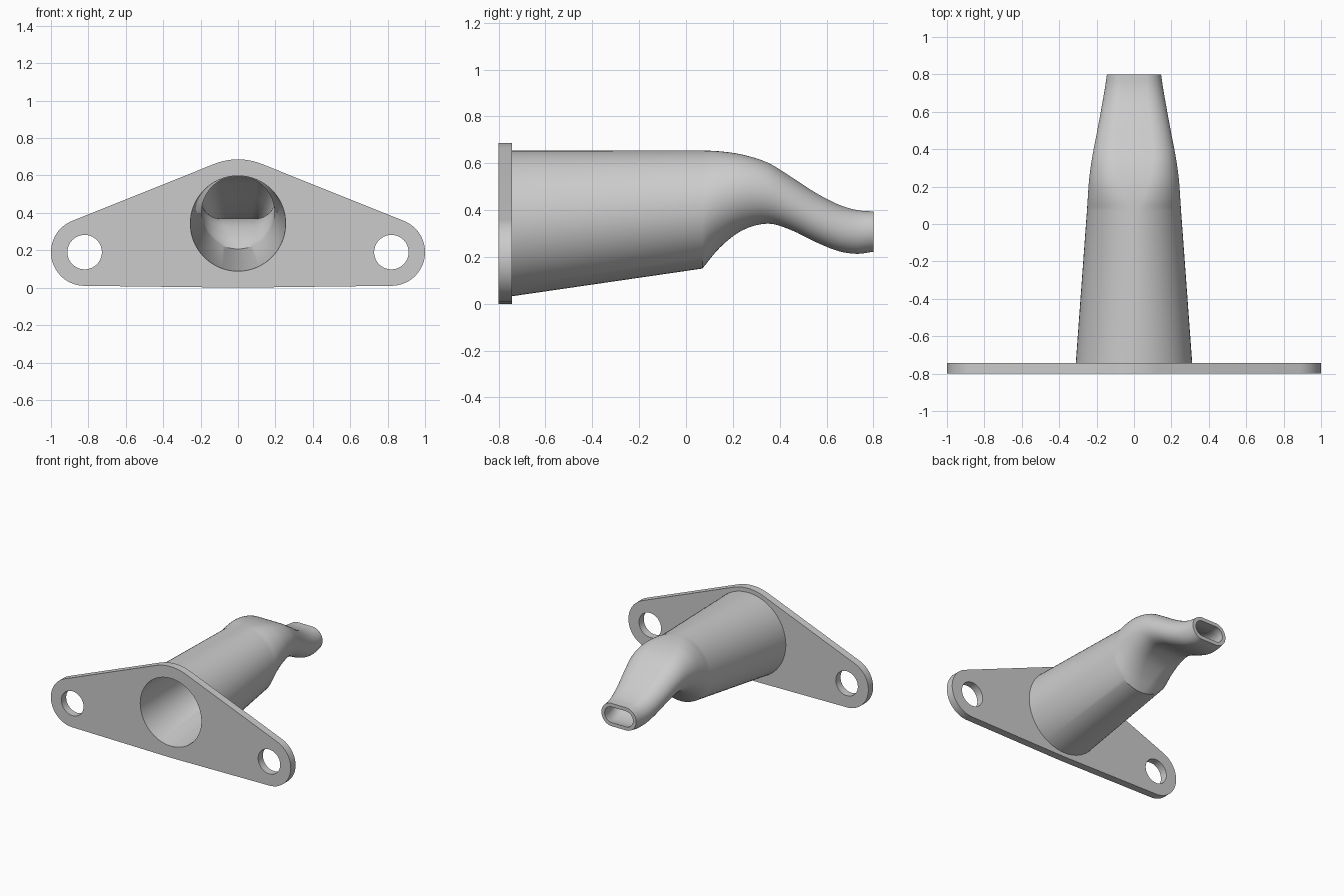
import bpy
import bmesh
from math import cos, sin, pi, atan2, acos, hypot

if "Cube" in bpy.data.objects:
    bpy.data.objects.remove(bpy.data.objects["Cube"])

GREY = (0.6, 0.6, 0.6, 1)
mat = bpy.data.materials.new("plain grey")
mat.use_nodes = True
mat.diffuse_color = GREY
mat.node_tree.nodes["Principled BSDF"].inputs["Base Color"].default_value = GREY

SIDES = 64
FRONT, PLATE_BACK, END = -0.8, -0.743, 0.8
HUB_Z, HUB_R, BORE_R = 0.343, 0.343, 0.255
EAR_X, EAR_Z, EAR_R, BOLT_R = 0.82, 0.19, 0.18, 0.092


def finish(obj):
    obj.data.materials.clear()
    obj.data.materials.append(mat)
    bpy.ops.object.select_all(action="DESELECT")
    obj.select_set(True)
    bpy.context.view_layer.objects.active = obj
    bpy.ops.object.shade_smooth_by_angle(angle=pi / 6)


def arc(x, z, r, a0, a1, n):
    return [(x + r * cos(a0 + (a1 - a0) * i / n), z + r * sin(a0 + (a1 - a0) * i / n))
            for i in range(n + 1)]


def circle(x, z, r):
    return arc(x, z, r, 0, 2 * pi, SIDES)[:-1]


# Flange plate: hub and two ears joined by tangent lines, with three holes
axis = atan2(EAR_Z - HUB_Z, EAR_X)
spread = acos((HUB_R - EAR_R) / hypot(EAR_X, EAR_Z - HUB_Z))
high, low = axis + spread, axis - spread
outline = (arc(EAR_X, EAR_Z, EAR_R, low, high, 32)
           + arc(0, HUB_Z, HUB_R, high, pi - high, 16)
           + arc(-EAR_X, EAR_Z, EAR_R, pi - high, pi - low, 32)
           + arc(0, HUB_Z, HUB_R, -pi - low, low, 2)[1:-1])
curve = bpy.data.curves.new("flange_plate", "CURVE")
curve.dimensions = "2D"
curve.fill_mode = "BOTH"
curve.extrude = (PLATE_BACK - FRONT) / 2
for loop in (outline, circle(0, HUB_Z, BORE_R),
             circle(EAR_X, EAR_Z, BOLT_R), circle(-EAR_X, EAR_Z, BOLT_R)):
    spline = curve.splines.new("POLY")
    spline.points.add(len(loop) - 1)
    for point, (x, z) in zip(spline.points, loop):
        point.co = (x, z, 0, 1)
    spline.use_cyclic_u = True
plate = bpy.data.objects.new("flange_plate", curve)
plate.rotation_euler.x = pi / 2
plate.location.y = (FRONT + PLATE_BACK) / 2
bpy.context.collection.objects.link(plate)
bpy.context.view_layer.objects.active = plate
plate.select_set(True)
bpy.ops.object.convert(target="MESH")
bm = bmesh.new()
bm.from_mesh(plate.data)
bmesh.ops.remove_doubles(bm, verts=bm.verts, dist=0.0001)
bmesh.ops.recalc_face_normals(bm, faces=bm.faces)
bm.to_mesh(plate.data)
bm.free()
finish(plate)

# Spout stations: y, top z, bottom z, half width, wall thickness
STATIONS = [
    (0.07, 0.655, 0.150, 0.252, 0.057),
    (0.145, 0.651, 0.240, 0.247, 0.046),
    (0.24, 0.637, 0.313, 0.240, 0.035),
    (0.35, 0.602, 0.342, 0.225, 0.028),
    (0.45, 0.541, 0.314, 0.206, 0.027),
    (0.55, 0.476, 0.265, 0.187, 0.027),
    (0.65, 0.424, 0.225, 0.169, 0.027),
    (0.73, 0.400, 0.213, 0.155, 0.027),
    (END, 0.394, 0.222, 0.145, 0.027),
]


def smooth_stations(rows, steps=4):
    """Hermite interpolation of each column against y."""
    def slope(i, c):
        a, b = rows[max(i - 1, 0)], rows[min(i + 1, len(rows) - 1)]
        return (b[c] - a[c]) / (b[0] - a[0])
    result = []
    for i in range(len(rows) - 1):
        p, q = rows[i], rows[i + 1]
        h = q[0] - p[0]
        for k in range(steps):
            t = k / steps
            s = t * t * (3 - 2 * t)
            result.append([p[0] + h * t] + [
                p[c] * (1 - s) + q[c] * s
                + h * t * (1 - t) * ((1 - t) * slope(i, c) - t * slope(i + 1, c))
                for c in range(1, 5)])
    return result + [rows[-1]]


def section(bm, y, top, bottom, half, inset):
    """Round or stadium-shaped ring of vertices."""
    hw, hh, mid = half - inset, (top - bottom) / 2 - inset, (top + bottom) / 2
    r = min(hw, hh)
    ring = []
    for i in range(SIDES):
        a = 2 * pi * (i + 0.5) / SIDES
        c, s = cos(a), sin(a)
        x = r * c + (hw - r) * (1 if c > 0 else -1)
        z = mid + r * s + (hh - r) * (1 if s > 0 else -1)
        ring.append(bm.verts.new((x, y, z)))
    return ring


# Tapered tube and bent spout: one closed skin, inside and outside
bm = bmesh.new()
rows = smooth_stations(STATIONS)
OUT_R = 0.312
rings = [section(bm, PLATE_BACK - 0.005, HUB_Z + OUT_R, HUB_Z - OUT_R, OUT_R, 0)]
rings += [section(bm, *row[:4], 0) for row in rows]
rings += [section(bm, *row) for row in reversed(rows)]
rings += [section(bm, FRONT, HUB_Z + BORE_R, HUB_Z - BORE_R, BORE_R, 0)]
for a, b in zip(rings, rings[1:] + rings[:1]):
    for i in range(SIDES):
        j = (i + 1) % SIDES
        bm.faces.new((a[i], a[j], b[j], b[i]))
bmesh.ops.recalc_face_normals(bm, faces=bm.faces)
mesh = bpy.data.meshes.new("spout_tube")
bm.to_mesh(mesh)
bm.free()
tube = bpy.data.objects.new("spout_tube", mesh)
bpy.context.collection.objects.link(tube)
finish(tube)
